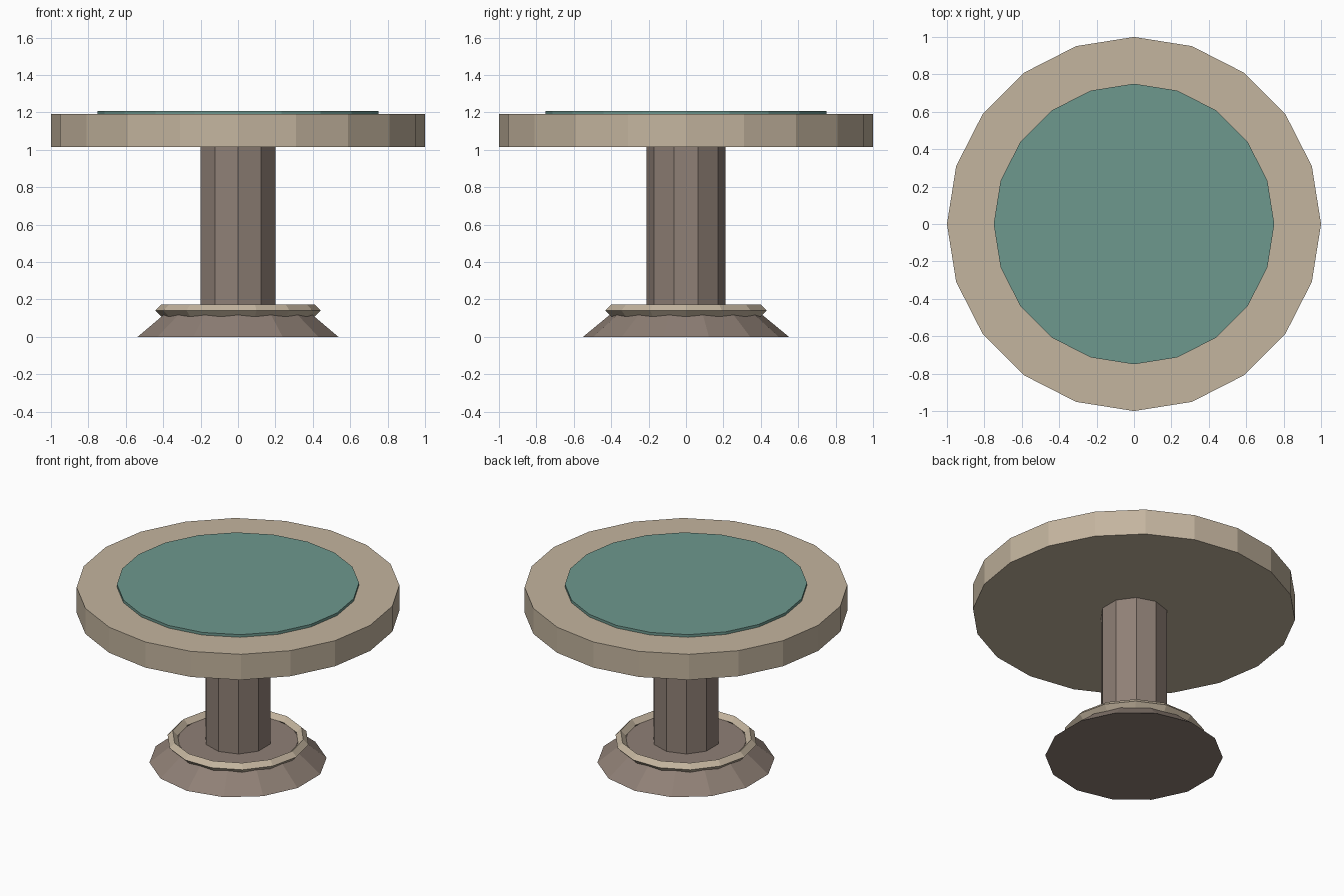
import bpy
import math

if "Cube" in bpy.data.objects:
    bpy.data.objects.remove(bpy.data.objects["Cube"])


def material(name, color):
    m = bpy.data.materials.new(name)
    m.diffuse_color = (*color, 1.0)
    m.use_nodes = True
    m.node_tree.nodes["Principled BSDF"].inputs["Base Color"].default_value = m.diffuse_color
    return m


tan = material("tan_wood", (0.55, 0.46, 0.345))
brown = material("brown_stone", (0.275, 0.215, 0.18))
green = material("green_felt", (0.155, 0.315, 0.27))


def prism(name, sides, z0, z1, r0, r1, mat):
    """Lathe a flat-faced solid whose first corner lies on the y axis."""
    verts, faces = [], []
    for z, r in ((z0, r0), (z1, r1)):
        for i in range(sides):
            a = math.pi / 2 + 2 * math.pi * i / sides
            verts.append((r * math.cos(a), r * math.sin(a), z))
    for i in range(sides):
        j = (i + 1) % sides
        faces.append((i, j, sides + j, sides + i))
    faces.append(tuple(reversed(range(sides))))
    faces.append(tuple(range(sides, 2 * sides)))
    mesh = bpy.data.meshes.new(name)
    mesh.from_pydata(verts, [], faces)
    mesh.materials.append(mat)
    ob = bpy.data.objects.new(name, mesh)
    bpy.context.collection.objects.link(ob)
    return ob


# Flared foot, column, round top and felt inlay
prism("foot", 14, 0.0, 0.14, 0.55, 0.38, brown)
prism("column", 10, 0.14, 1.015, 0.21, 0.21, brown)
prism("table_top", 20, 1.015, 1.19, 1.0, 1.0, tan)
prism("felt_inlay", 20, 1.19, 1.208, 0.75, 0.75, green)

# Diamond-section trim ring around the foot
bpy.ops.mesh.primitive_torus_add(major_segments=14, minor_segments=4,
                                 major_radius=0.41, minor_radius=0.032,
                                 location=(0, 0, 0.14))
ring = bpy.context.object
ring.name = "trim_ring"
ring.data.materials.append(tan)
bpy.ops.object.shade_flat()
